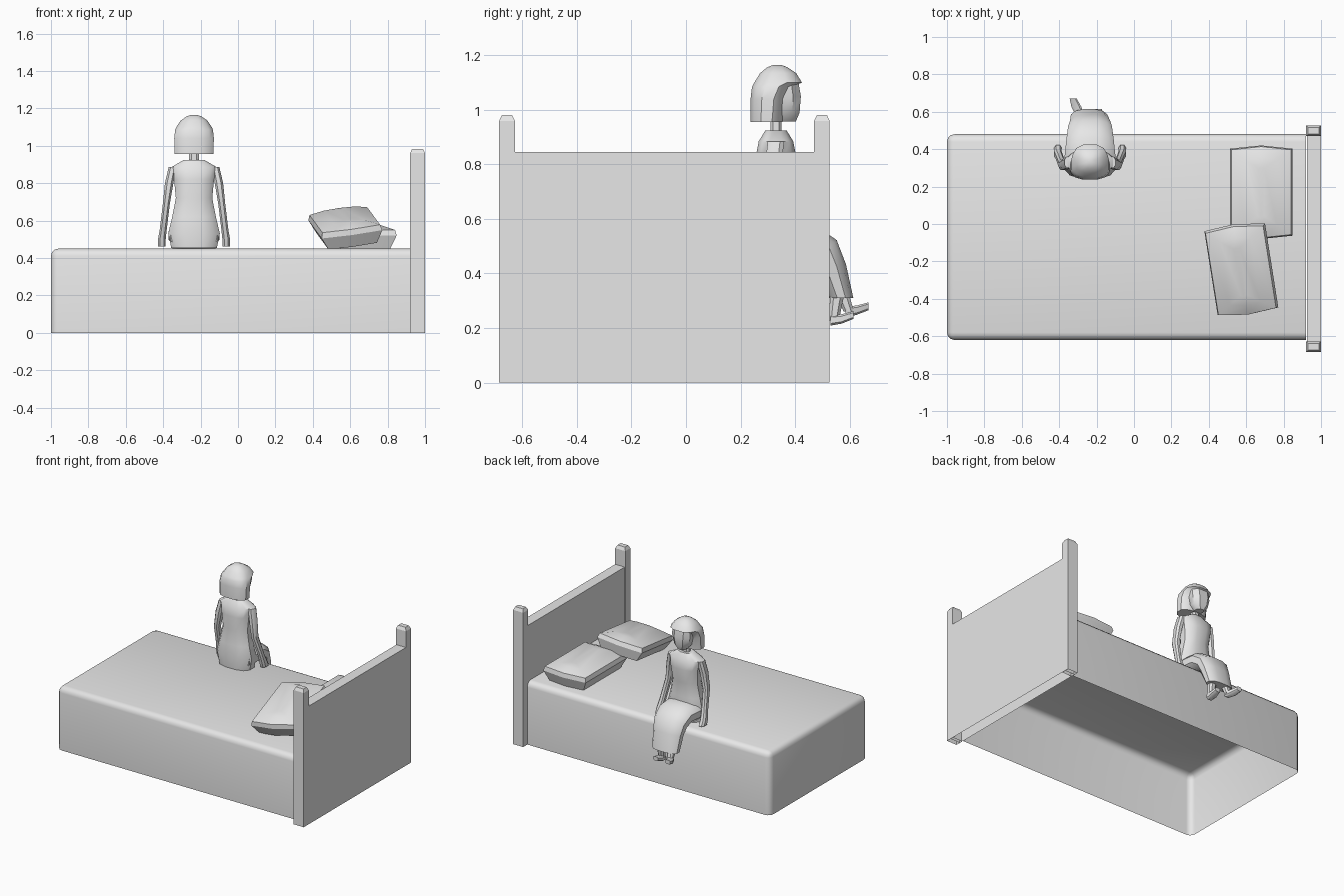
import bpy
import bmesh
from math import cos, sin, pi, radians, copysign
from mathutils import Vector, Matrix

default_cube = bpy.data.objects.get("Cube")
if default_cube:
    bpy.data.objects.remove(default_cube, do_unlink=True)

GREY = (0.8, 0.8, 0.8, 1.0)
grey = bpy.data.materials.new("plain_grey")
grey.use_nodes = True
grey.diffuse_color = GREY
grey.node_tree.nodes["Principled BSDF"].inputs["Base Color"].default_value = GREY


def finish(name, bm, angle=30):
    """Turn a bmesh into a grey object, smooth except at sharp edges."""
    bmesh.ops.recalc_face_normals(bm, faces=bm.faces)
    mesh = bpy.data.meshes.new(name)
    bm.to_mesh(mesh)
    bm.free()
    mesh.materials.append(grey)
    obj = bpy.data.objects.new(name, mesh)
    bpy.context.collection.objects.link(obj)
    bpy.ops.object.select_all(action="DESELECT")
    obj.select_set(True)
    bpy.context.view_layer.objects.active = obj
    bpy.ops.object.shade_smooth_by_angle(angle=radians(angle))
    return obj


def skin(name, rings, angle=30, matrix=None):
    """Bridge a stack of point rings and cap both ends."""
    bm = bmesh.new()
    loops = [[bm.verts.new(p) for p in ring] for ring in rings]
    count = len(loops[0])
    for low, high in zip(loops, loops[1:]):
        for i in range(count):
            j = (i + 1) % count
            bm.faces.new((low[i], low[j], high[j], high[i]))
    bm.faces.new(loops[0])
    bm.faces.new(loops[-1])
    if matrix:
        bm.transform(matrix)
    return finish(name, bm, angle)


def loft(name, sections, sides=12, power=0.8, angle=35, x=0.0):
    """Sections are (x, y, z, half width, half depth, tilt in degrees)."""
    def rounded(value):
        return copysign(abs(value) ** power, value)

    rings = []
    for cx, cy, cz, width, depth, tilt in sections:
        t = radians(tilt)
        ring = []
        for i in range(sides):
            a = 2 * pi * (i + 0.5) / sides
            u, v = width * rounded(cos(a)), depth * rounded(sin(a))
            ring.append(Vector((x + cx + u, cy + v * cos(t), cz + v * sin(t))))
        rings.append(ring)
    return skin(name, rings, angle)


def box_mesh(low, high):
    low, high = Vector(low), Vector(high)
    bm = bmesh.new()
    size = Matrix.Diagonal((*(high - low), 1))
    bmesh.ops.create_cube(bm, size=1, matrix=Matrix.Translation((low + high) / 2) @ size)
    return bm


def remove_floor(bm):
    floor = [f for f in bm.faces if all(v.co.z < 0.001 for v in f.verts)]
    bmesh.ops.delete(bm, geom=floor, context="FACES_ONLY")


# Mattress: an open-bottomed shell, rounded on top and at the foot end
HEAD_X = 0.92
bm = box_mesh((-1, -0.62, 0), (HEAD_X, 0.48, 0.45))
soft = [e for e in bm.edges
        if any(v.co.z > 0.1 for v in e.verts) and any(v.co.x < 0 for v in e.verts)]
bmesh.ops.bevel(bm, geom=soft, offset=0.04, segments=3, profile=0.5, affect="EDGES")
remove_floor(bm)
finish("mattress", bm, 40)

# Headboard panel and its two tapered posts
bm = box_mesh((HEAD_X + 0.005, -0.65, 0), (1, 0.5, 0.845))
remove_floor(bm)
finish("headboard_panel", bm)
for name, start in (("right_post", -0.685), ("left_post", 0.47)):
    bm = box_mesh((HEAD_X, start, 0), (1, start + 0.057, 0.96))
    cap = [f for f in bm.faces if f.normal.z > 0.9]
    bmesh.ops.inset_region(bm, faces=cap, thickness=0.015)
    bmesh.ops.translate(bm, verts=cap[0].verts, vec=(0, 0, 0.022))
    remove_floor(bm)
    finish(name, bm, 20)


# Pillows: stacked outlines with bowed short ends
def pillow(name, layers, half_x, half_y, matrix):
    outline = [(-1, -0.93), (0, -1), (1, -0.93), (1, 0.93), (0, 1), (-1, 0.93)]
    rings = [[Vector((px * half_x * s, py * half_y * (1 + s) / 2, z)) for px, py in outline]
             for s, z in layers]
    skin(name, rings, 30, matrix)


layers = [(0.8, -0.06), (1, 0.01), (0.95, 0.04), (0.5, 0.065), (0.1, 0.07)]
pillow("flat_pillow", layers, 0.168, 0.25, Matrix.Translation((0.68, 0.17, 0.51)))
lean = (Matrix.Translation((0.575, -0.24, 0.565))
        @ Matrix.Rotation(radians(9), 4, "Z")
        @ Matrix.Rotation(radians(12), 4, "X")
        @ Matrix.Rotation(radians(-8), 4, "Y"))
pillow("leaning_pillow", layers, 0.165, 0.25, lean)

# Seated figure facing the back edge of the bed
FIGURE_X = -0.235
loft("torso", [
    (0, 0.32, 0.452, 0.125, 0.075, 0),
    (0, 0.32, 0.53, 0.142, 0.08, 0),
    (0, 0.32, 0.62, 0.12, 0.072, 0),
    (0, 0.325, 0.72, 0.1, 0.065, 0),
    (0, 0.33, 0.82, 0.11, 0.078, 0),
    (0, 0.33, 0.885, 0.125, 0.065, 0),
    (0, 0.33, 0.925, 0.055, 0.04, 0),
], x=FIGURE_X)
loft("neck", [(0, 0.33, z, 0.028, 0.022, 0) for z in (0.91, 0.99)], 8, x=FIGURE_X)
loft("skirt", [
    (0, 0.28, 0.515, 0.13, 0.062, 90),
    (0, 0.36, 0.52, 0.14, 0.07, 90),
    (0, 0.45, 0.52, 0.13, 0.068, 80),
    (0, 0.51, 0.48, 0.12, 0.062, 45),
    (0, 0.535, 0.42, 0.11, 0.055, 15),
    (-0.005, 0.57, 0.31, 0.1, 0.045, 0),
], x=FIGURE_X)

# Arms, mirrored about the body
for name, side in (("right_arm", 1), ("left_arm", -1)):
    loft(name, [
        (side * 0.115, 0.33, 0.885, 0.022, 0.032, 0),
        (side * 0.133, 0.32, 0.8, 0.024, 0.032, 0),
        (side * 0.148, 0.315, 0.69, 0.02, 0.028, 0),
        (side * 0.165, 0.36, 0.55, 0.02, 0.024, 0),
        (side * 0.172, 0.375, 0.5, 0.022, 0.03, 0),
        (side * 0.172, 0.39, 0.462, 0.022, 0.035, 0),
    ], 8, x=FIGURE_X)

# Legs and feet below the hem, one kicked forward
for name, cx, cy, cz, turn in (("left_foot", -0.29, 0.585, 0.26, -0.035),
                               ("right_foot", -0.19, 0.53, 0.228, 0)):
    loft(name, [
        (cx, cy, cz, 0.024, 0.02, 90),
        (cx + turn / 2, cy + 0.04, cz + 0.005, 0.028, 0.018, 90),
        (cx + turn, cy + 0.085, cz + 0.02, 0.02, 0.015, 90),
    ], 8, 0.6)
    loft(name.replace("foot", "shin"), [
        (cx, cy + 0.012, cz, 0.022, 0.02, 0),
        (cx, 0.56, 0.36, 0.03, 0.03, 0),
    ], 8)

# Head: bobbed hair with a fringe over the face
loft("hair", [
    (0, 0.295, 0.955, 0.106, 0.06, 0),
    (0, 0.3, 1.04, 0.109, 0.065, 0),
    (0, 0.315, 1.085, 0.104, 0.075, 0),
    (0, 0.338, 1.1, 0.097, 0.09, 0),
    (0, 0.338, 1.135, 0.073, 0.068, 0),
    (0, 0.335, 1.157, 0.04, 0.037, 0),
    (0, 0.335, 1.165, 0.015, 0.015, 0),
], x=FIGURE_X)
loft("face", [
    (0, 0.365, 0.957, 0.03, 0.04, 0),
    (0, 0.365, 0.99, 0.06, 0.055, 0),
    (0, 0.365, 1.05, 0.075, 0.06, 0),
    (0, 0.36, 1.105, 0.075, 0.055, 0),
], 8, x=FIGURE_X)
